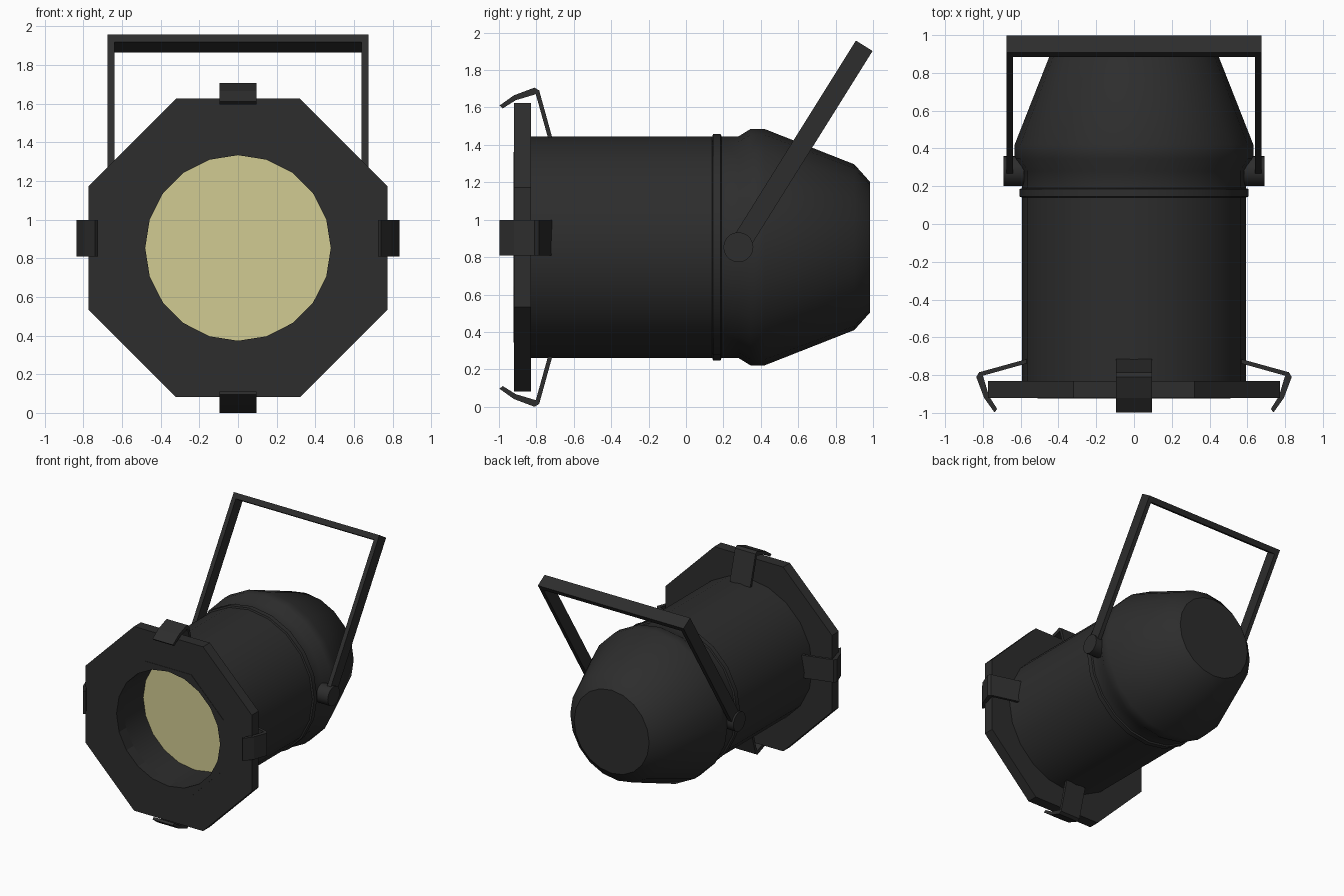
import bpy
import bmesh
from math import pi, cos, sin, atan2, hypot, radians
from mathutils import Matrix, Vector

AXIS_Z = 0.853   # height of the lamp's axis
SIDES = 20

cube = bpy.data.objects.get("Cube")
if cube:
    bpy.data.objects.remove(cube, do_unlink=True)


def material(name, colour):
    mat = bpy.data.materials.new(name)
    mat.use_nodes = True
    mat.diffuse_color = colour
    mat.node_tree.nodes["Principled BSDF"].inputs["Base Color"].default_value = colour
    return mat


BLACK = material("matte black", (0.026, 0.026, 0.026, 1))
GLASS = material("pale yellow glass", (0.64, 0.60, 0.29, 1))


def finish(name, bm, mat, smooth=False):
    bmesh.ops.recalc_face_normals(bm, faces=bm.faces)
    mesh = bpy.data.meshes.new(name)
    bm.to_mesh(mesh)
    bm.free()
    mesh.materials.append(mat)
    obj = bpy.data.objects.new(name, mesh)
    bpy.context.collection.objects.link(obj)
    if smooth:
        bpy.ops.object.select_all(action="DESELECT")
        obj.select_set(True)
        bpy.context.view_layer.objects.active = obj
        bpy.ops.object.shade_smooth_by_angle(angle=radians(35))
    return obj


def circle(bm, radius, y, sides, turn=0.0):
    """Ring of vertices around the lamp's axis."""
    angles = [2 * pi * i / sides + turn for i in range(sides)]
    return [bm.verts.new((radius * cos(a), y, AXIS_Z + radius * sin(a))) for a in angles]


def lathe(name, profile, mat):
    """Spin (radius, y) points about the lamp's axis and cap the last ring."""
    bm = bmesh.new()
    rings = [circle(bm, r, y, SIDES) for r, y in profile]
    for a, b in zip(rings, rings[1:]):
        for i in range(SIDES):
            j = (i + 1) % SIDES
            bm.faces.new((a[i], a[j], b[j], b[i]))
    bm.faces.new(rings[-1])
    return finish(name, bm, mat, True)


def extrude_all(bm, offset):
    result = bmesh.ops.extrude_face_region(bm, geom=bm.faces[:])
    moved = [g for g in result["geom"] if isinstance(g, bmesh.types.BMVert)]
    bmesh.ops.translate(bm, verts=moved, vec=offset)


def octagon_plate(name, half_width, hole, front, back):
    """Octagonal slab with a round hole."""
    bm = bmesh.new()
    outer = circle(bm, half_width / cos(pi / 8), front, 8, pi / 8)
    inner = circle(bm, hole, front, SIDES)
    edges = [bm.edges.new((loop[i - 1], loop[i]))
             for loop in (outer, inner) for i in range(len(loop))]
    bmesh.ops.triangle_fill(bm, edges=edges, use_beauty=True, normal=(0, -1, 0))
    extrude_all(bm, Vector((0, back - front, 0)))
    return finish(name, bm, BLACK)


def prism(name, points, width, matrix):
    """Outline in local x/z, given a width along local y, then placed."""
    bm = bmesh.new()
    bm.faces.new([bm.verts.new((x, -width / 2, z)) for x, z in points])
    extrude_all(bm, Vector((0, width, 0)))
    bm.transform(matrix)
    return finish(name, bm, BLACK)


# Housing: inner tube, barrel, raised band, bulge and tapered back
lathe("housing", [
    (0.48, -0.55), (0.48, -0.83), (0.592, -0.83),
    (0.592, 0.14), (0.605, 0.145), (0.605, 0.185), (0.592, 0.19),
    (0.592, 0.28), (0.632, 0.345), (0.632, 0.42),
    (0.443, 0.90), (0.348, 0.985)], BLACK)

# Lens set back inside the tube
lathe("lens", [(0.48, -0.56), (0.48, -0.57)], GLASS)

# Octagonal front frame with a thin lip around the opening
octagon_plate("front_frame", 0.772, 0.48, -0.92, -0.83)
octagon_plate("frame_lip", 0.51, 0.48, -0.923, -0.92)

# Four bent spring clips; the side pair sits a little higher and closer in
CLIP = [(-0.997, 0.757), (-0.92, 0.812), (-0.81, 0.853), (-0.785, 0.838),
        (-0.715, 0.585), (-0.738, 0.585), (-0.803, 0.818), (-0.91, 0.786),
        (-0.98, 0.742)]
for k, side in enumerate(("top", "left", "bottom", "right")):
    odd = k % 2
    place = (Matrix.Translation((0, 0, AXIS_Z + 0.05 * odd))
             @ Matrix.Rotation(k * pi / 2, 4, "Y")
             @ Matrix.Translation((0, 0, -0.018 * odd))
             @ Matrix.Rotation(pi / 2, 4, "Z"))
    prism(side + "_clip", CLIP, 0.19, place)

# Tilted U-shaped hanging yoke
PIVOT_Y = 0.28
rise, lean = 1.93 - AXIS_Z, 0.953 - PIVOT_Y
top, bar, half = hypot(rise, lean), 0.045, 0.675
inside = half - 0.035
prism("yoke", [(-half, 0), (-half, top), (half, top), (half, 0),
               (inside, 0), (inside, top - bar), (-inside, top - bar), (-inside, 0)],
      0.105, Matrix.Translation((0, PIVOT_Y, AXIS_Z))
      @ Matrix.Rotation(-atan2(lean, rise), 4, "X"))

# Pivot knobs on both sides
for side, sign in (("left", 1), ("right", -1)):
    bm = bmesh.new()
    bmesh.ops.create_cone(bm, cap_ends=True, segments=SIDES, radius1=0.08,
                          radius2=0.08, depth=0.11)
    bm.transform(Matrix.Translation((sign * 0.637, PIVOT_Y, AXIS_Z))
                 @ Matrix.Rotation(pi / 2, 4, "Y"))
    finish(side + "_pivot_knob", bm, BLACK, True)
